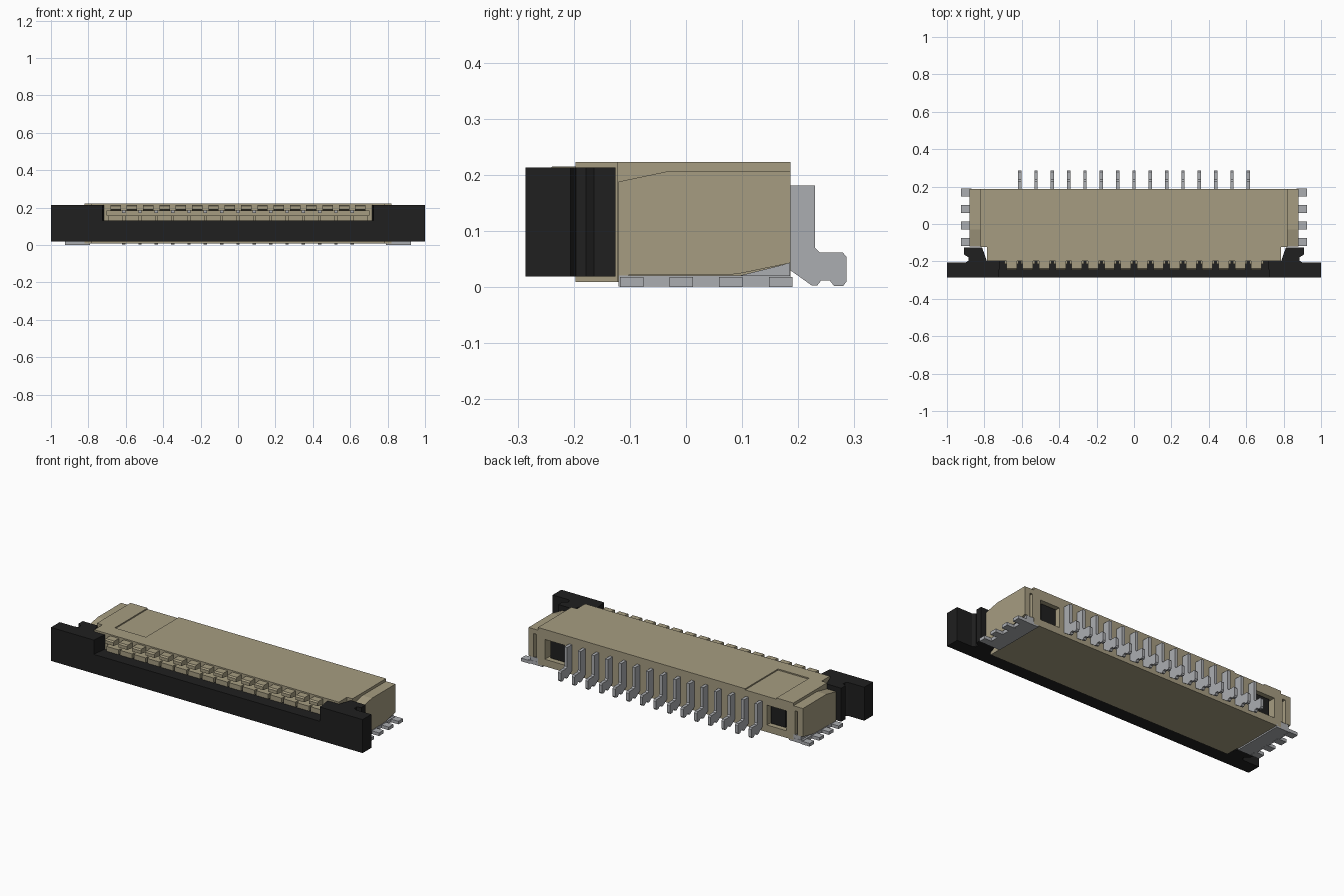
import bpy, bmesh

if "Cube" in bpy.data.objects:
    bpy.data.objects.remove(bpy.data.objects["Cube"])


def material(name, rgb):
    m = bpy.data.materials.new(name)
    m.diffuse_color = (*rgb, 1)
    m.use_nodes = True
    m.node_tree.nodes["Principled BSDF"].inputs["Base Color"].default_value = m.diffuse_color
    return m


TAN = material("tan plastic", (0.38, 0.335, 0.22))
BLACK = material("black plastic", (0.014, 0.014, 0.014))
METAL = material("tinned metal", (0.41, 0.42, 0.44))
PITCH = 0.0873


def extrude(name, pts, lo, hi, mat, axis="z"):
    """Extrude a 2D outline: (x, y) along z, or (y, z) along x."""
    place = (lambda p, t: (p[0], p[1], t)) if axis == "z" else (lambda p, t: (t, p[0], p[1]))
    bm = bmesh.new()
    a = [bm.verts.new(place(p, lo)) for p in pts]
    b = [bm.verts.new(place(p, hi)) for p in pts]
    n = len(pts)
    bm.faces.new(a)
    bm.faces.new(b)
    for i in range(n):
        j = (i + 1) % n
        bm.faces.new((a[i], a[j], b[j], b[i]))
    bmesh.ops.recalc_face_normals(bm, faces=bm.faces)
    me = bpy.data.meshes.new(name)
    bm.to_mesh(me)
    bm.free()
    me.materials.append(mat)
    ob = bpy.data.objects.new(name, me)
    bpy.context.collection.objects.link(ob)
    return ob


def box(name, x0, x1, y0, y1, z0, z1, mat):
    return extrude(name, [(x0, y0), (x1, y0), (x1, y1), (x0, y1)], z0, z1, mat)


def cut(ob, cutter):
    mod = ob.modifiers.new("cut", "BOOLEAN")
    mod.operation = "DIFFERENCE"
    mod.solver = "EXACT"
    mod.object = cutter
    bpy.context.view_layer.objects.active = ob
    bpy.ops.object.modifier_apply(modifier=mod.name)
    bpy.data.objects.remove(cutter)


def mirrored(half):
    """Complete a right-hand outline with its left-hand copy."""
    return half + [(-x, y) for x, y in reversed(half)]


def mirror_x(ob):
    ob.modifiers.new("mirror", "MIRROR").use_bisect_axis[0] = False
    return ob


# Housing with cable slot, rear pockets and shallow recess on top
housing = extrude("housing", mirrored([(0.785, -0.197), (0.785, -0.122), (0.82, -0.122), (0.82, 0.186)]),
                  0.009, 0.223, TAN)
cut(housing, box("slot_cutter", -0.7, 0.7, -0.3, 0.08, 0.157, 0.184, TAN))
cut(housing, box("recess_cutter", -0.71, -0.51, -0.115, 0.3, 0.216, 0.3, TAN))
for s in (-1, 1):
    x0, x1 = sorted((s * 0.65, s * 0.775))
    cut(housing, box("pocket_cutter", x0, x1, 0.1, 0.3, 0.05, 0.165, TAN))
    # Slider leg ends seen in the rear pockets
    x0, x1 = sorted((s * 0.66, s * 0.755))
    box("slider_leg", x0, x1, 0.095, 0.165, 0.055, 0.16, BLACK)

# Side ears with a narrow rear slot
ear = extrude("side_ear", [(-0.12, 0.021), (0.09, 0.023), (0.186, 0.043), (0.186, 0.207),
                           (-0.03, 0.207), (-0.12, 0.188)], 0.815, 0.88, TAN, "x")
cut(ear, box("ear_slot_cutter", 0.83, 0.847, 0.1, 0.3, 0.0, 0.18, TAN))
mirror_x(ear)

# Solder plates under the ears, each with four tabs
mirror_x(box("solder_plate", 0.79, 0.88, -0.12, 0.186, 0.001, 0.0205, METAL))
mirror_x(extrude("plate_wedge", [(0.085, 0.018), (0.185, 0.018), (0.185, 0.043)], 0.815, 0.868, METAL, "x"))
for i in range(4):
    y = -0.097 + i * 0.0885
    mirror_x(box("solder_tab", 0.87, 0.926, y - 0.021, y + 0.021, 0.0, 0.018, METAL))

# Sliding lock bar with hooked ends and a lowered middle
slider = extrude("slider", mirrored([(1, -0.286), (1, -0.206), (0.9, -0.206), (0.884, -0.196), (0.884, -0.178),
                                     (0.908, -0.164), (0.908, -0.126), (0.812, -0.126), (0.787, -0.198)]),
                 0.019, 0.213, BLACK)
cut(slider, extrude("opening_cutter", mirrored([(0.725, -0.4), (0.725, -0.286), (0.705, -0.1)]), 0.13, 0.4, BLACK))

# Upper and lower teeth along the cable slot
for i in range(16):
    x = (i - 7.5) * PITCH
    extrude("upper_tooth", [(-0.19, 0.182), (-0.245, 0.19), (-0.245, 0.208), (-0.238, 0.215), (-0.19, 0.215)],
            x - 0.028, x + 0.028, TAN, "x")
    box("lower_tooth", x - 0.038, x + 0.038, -0.215, -0.19, 0.125, 0.158, TAN)

# Rear contact pins with stepped feet
PIN = [(0.17, 0.03), (0.186, 0.03), (0.224, 0.003), (0.234, 0.003), (0.241, 0.012), (0.256, 0.012),
       (0.264, 0.002), (0.28, 0.002), (0.286, 0.01), (0.286, 0.054), (0.279, 0.062), (0.238, 0.062),
       (0.23, 0.07), (0.23, 0.181), (0.17, 0.181)]
for i in range(15):
    x = (i - 7) * PITCH
    extrude("contact_pin", PIN, x - 0.009, x + 0.009, METAL, "x")
    box("contact_beam", x - 0.009, x + 0.009, -0.18, 0.08, 0.172, 0.184, METAL)
